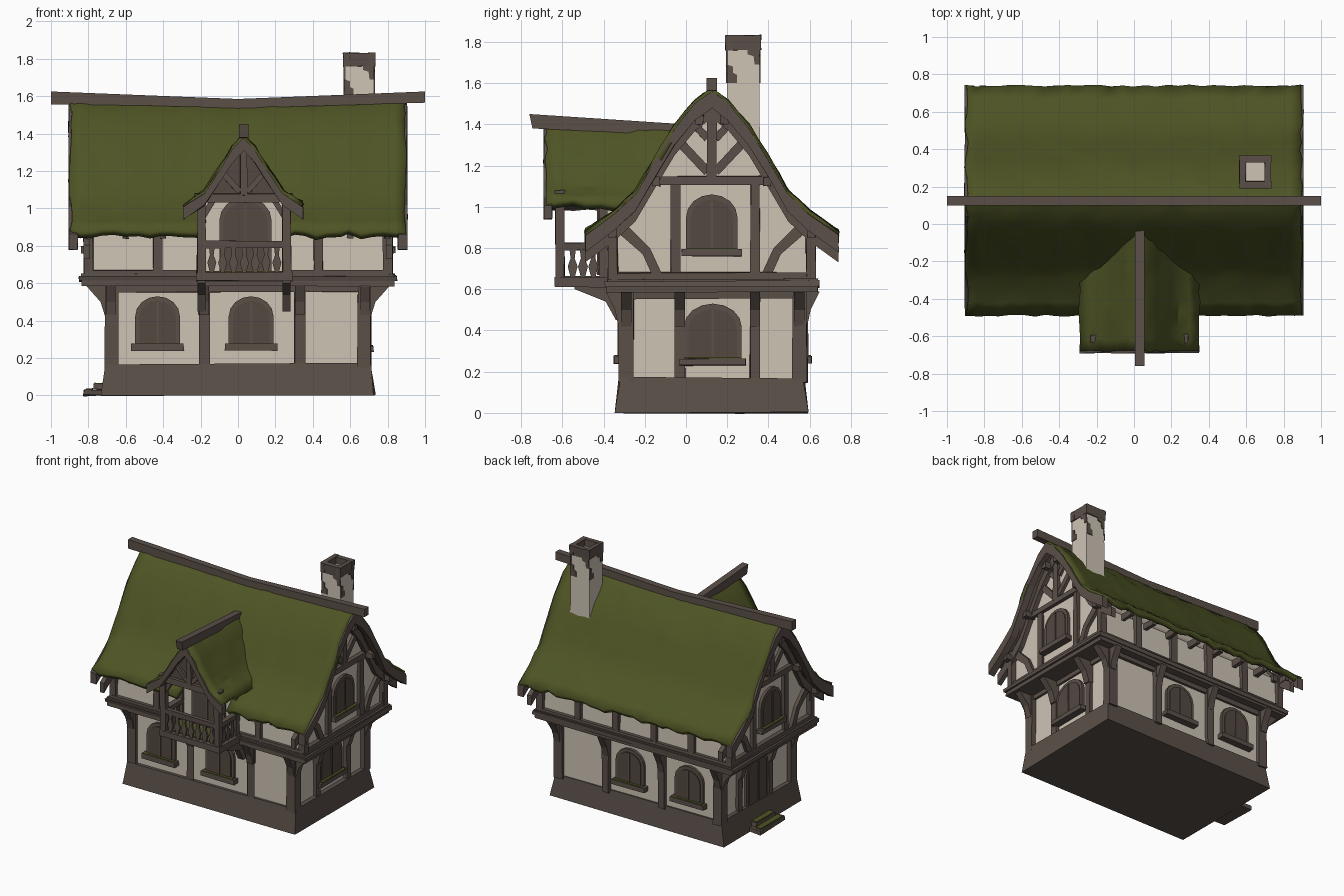
import bpy, bmesh, math, random
from mathutils import Vector, Matrix

if "Cube" in bpy.data.objects:
    bpy.data.objects.remove(bpy.data.objects["Cube"])

random.seed(4)


def material(name, col):
    m = bpy.data.materials.new(name)
    m.diffuse_color = (*col, 1)
    m.use_nodes = True
    m.node_tree.nodes["Principled BSDF"].inputs["Base Color"].default_value = m.diffuse_color
    return m


PLASTER = material("plaster", (0.62, 0.55, 0.46))
TIMBER = material("timber", (0.105, 0.079, 0.066))
SHUTTER = material("shutter wood", (0.088, 0.065, 0.053))
MOSS = material("moss thatch", (0.076, 0.088, 0.0178))


def finish(name, bm, *mats):
    me = bpy.data.meshes.new(name)
    bm.to_mesh(me)
    bm.free()
    for m in mats:
        me.materials.append(m)
    ob = bpy.data.objects.new(name, me)
    bpy.context.collection.objects.link(ob)
    return ob


def prism(name, pts, axis, a, b, mat, j=0.0):
    """Extrude a 2D outline along an axis, with optional hand-hewn wobble."""
    place = {'x': lambda p, t: (t, p[0], p[1]), 'y': lambda p, t: (p[0], t, p[1]),
             'z': lambda p, t: (p[0], p[1], t)}[axis]
    bm = bmesh.new()
    ends = [[bm.verts.new(place(p, t)) for p in pts] for t in (a, b)]
    for e in ends:
        bm.faces.new(e)
    n = len(pts)
    for i in range(n):
        k = (i + 1) % n
        bm.faces.new((ends[0][i], ends[0][k], ends[1][k], ends[1][i]))
    for v in bm.verts:
        v.co += Vector([random.uniform(-j, j) for _ in range(3)])
    bmesh.ops.recalc_face_normals(bm, faces=bm.faces)
    return finish(name, bm, mat)


def box(name, lo, hi, mat=TIMBER, j=0.004):
    x0, x1 = sorted((lo[0], hi[0]))
    y0, y1 = sorted((lo[1], hi[1]))
    return prism(name, [(x0, y0), (x1, y0), (x1, y1), (x0, y1)], 'z', lo[2], hi[2], mat, j)


def beam(name, p, q, w, mat=TIMBER):
    p, q = Vector(p), Vector(q)
    d = q - p
    ob = box(name, (-w / 2, -w / 2, 0), (w / 2, w / 2, d.length), mat, 0.002)
    ob.data.transform(Matrix.Translation(p) @ d.to_track_quat('Z', 'Y').to_matrix().to_4x4())
    return ob


def strip(prof, lo, hi):
    return [(u, z - lo) for u, z in prof] + [(u, z - hi) for u, z in reversed(prof)]


def both(half, c):
    """Mirror a half roof profile of (offset, height) about centre c."""
    return [(c - d, z) for d, z in reversed(half[1:])] + [(c + d, z) for d, z in half]


def thatch(name, prof, axis, a, b, n, sag, hole=None):
    fine = []
    for p, q in zip(prof, prof[1:]):
        fine += [p, ((p[0] + q[0]) / 2, (p[1] + q[1]) / 2)]
    fine.append(prof[-1])
    top = max(z for _, z in prof)
    bm, rows = bmesh.new(), []
    for i in range(n + 1):
        t = a + (b - a) * i / n
        row = []
        for k, (u, z) in enumerate(fine):
            eave = k in (0, len(fine) - 1)
            r = random.uniform
            zz = z + r(-.007, .007) + (r(-.02, .012) if eave else 0)
            zz -= sag * (1 - (2 * i / n - 1) ** 2) * max(0, 1 - (top - z) / 0.4)
            uu = u + r(-.006, .006)
            tt = t + r(-.009, .009)
            row.append(bm.verts.new((tt, uu, zz) if axis == 'x' else (uu, tt, zz)))
        rows.append(row)
    for r0, r1 in zip(rows, rows[1:]):
        for k in range(len(fine) - 1):
            f = bm.faces.new((r0[k], r1[k], r1[k + 1], r0[k + 1]))
            f.normal_update()
            if f.normal.z < 0:
                f.normal_flip()
            c = f.calc_center_median()
            if hole and hole[0] < c.x < hole[1] and c.y < hole[2]:
                bm.faces.remove(f)
    ob = finish(name, bm, MOSS, TIMBER)
    m = ob.modifiers.new("thickness", 'SOLIDIFY')
    m.thickness, m.offset, m.material_offset = 0.04, -1, 1
    for o in bpy.context.selected_objects:
        o.select_set(False)
    ob.select_set(True)
    bpy.context.view_layer.objects.active = ob
    bpy.ops.object.shade_smooth_by_angle(angle=math.radians(25))


def arch(w, z0, z1):
    rise = min(w * 0.45, (z1 - z0) * 0.4)
    arc = [(w / 2 * math.cos(math.pi * i / 8), z1 - rise + rise * math.sin(math.pi * i / 8)) for i in range(9)]
    return [(-w / 2, z0), (w / 2, z0)] + arc


def opening(kind, cx, cy, turn, w, z0, z1, sill=True):
    """Arched shutter or door with frame, facing -y before turning."""
    parts = [prism(kind + "_frame", arch(w, z0, z1), 'y', -0.02, 0.01, TIMBER),
             prism(kind + "_leaf", arch(w - 0.045, z0 + 0.01, z1 - 0.025), 'y', -0.027, 0, SHUTTER),
             box(kind + "_centre_strip", (-.006, -.033, z0 + .01), (.006, 0, z1 - .03), TIMBER, .001)]
    if sill:
        parts += [box(kind + "_sill", (-w / 2 - .02, -.05, z0 - .02), (w / 2 + .02, .01, z0 + .015), TIMBER, .003),
                  box(kind + "_sill_moss", (-w / 2, -.047, z0 + .014), (w / 2, -.02, z0 + .02), MOSS, 0)]
    m = Matrix.Translation((cx, cy, 0)) @ Matrix.Rotation(math.radians(turn), 4, 'Z')
    for p in parts:
        p.data.transform(m)


# Plinth and lower storey
plinth = box("plinth", (-.73, -.34, 0), (.73, .59, .17), TIMBER, .008)
for v in plinth.data.vertices:
    if v.co.z > .1:
        v.co.x *= .965
        v.co.y = .125 + (v.co.y - .125) * .96
box("lower_wall", (-.675, -.30, .1), (.675, .56, .6), PLASTER, 0)
for x in (-.675, .675):
    for y in (-.29, .55):
        box("corner_post", (x - .035, y - .035, .15), (x + .035, y + .035, .6))
for y, s, xs in ((-.30, -1, (-.18, .33)), (.56, 1, (-.2, .27))):
    for x in xs:
        box("wall_post", (x - .028, y - .02, .15), (x + .028, y + .025 * s + .005, .6))
    box("wall_top_rail", (-.69, y - .02, .555), (.69, y + .02, .6))
    for x in (-.68, *xs, .68):
        prism("jetty_bracket", [(y, .43), (y + .03 * s, .43), (y + .045 * s, .5), (y + .09 * s, .59), (y, .59)],
              'x', x - .026, x + .026, TIMBER)
    for x in (-.43, .07):
        opening("window", x, y, 0 if s < 0 else 180, .24, .26, .53)

# Jetty and upper storey
half = [(0, 1.58), (.08, 1.52), (.18, 1.40), (.27, 1.25), (.37, 1.08), (.47, .985), (.615, .88)]
roof = both(half, .125)
box("jetty_beam", (-.835, -.385, .585), (.835, .64, .65))
box("jetty_lip", (-.85, -.395, .61), (.85, .65, .64), TIMBER, .006)
inner = [(u, z - .1) for u, z in roof[1:-1]]
prism("upper_wall", [(-.355, .62)] + inner + [(.605, .62)], 'x', -.79, .79, PLASTER)
for y, xs in ((-.355, (-.8, -.43, .43, .8)), (.605, (-.8, -.48, -.16, .16, .48, .8))):
    for x in xs:
        box("upper_post", (x - .025, y - .022, .63), (x + .025, y + .022, .92))
    box("upper_sill_beam", (-.82, y - .025, .64), (.82, y + .025, .67))
for i in range(9):
    x = -.8 + i * .2
    if not -.25 < x < .3:
        box("rafter_end", (x - .015, -.45, .84), (x + .015, -.34, .885))
    box("rafter_end", (x - .015, .59, .84), (x + .015, .70, .885))

# Gable ends, mirrored left and right
for s in (1, -1):
    lx, ux = .675 * s, .79 * s
    turn = 90 * s
    for y in (-.03, .335):
        box("gable_lower_post", (lx, y - .025, .15), (lx + .025 * s, y + .025, .6))
    for y in (-.29, -.03, .335, .55):
        prism("gable_bracket", [(lx, .42), (lx + .035 * s, .42), (lx + .06 * s, .5), (lx + .14 * s, .59), (lx, .59)],
              'y', y - .025, y + .025, TIMBER)
    box("gable_lower_rail", (lx, -.3, .555), (lx + .02 * s, .56, .6))
    if s > 0:
        opening("gable_window", lx, .13, turn, .28, .25, .53)
    else:
        opening("front_door", lx, .13, turn, .26, .06, .53, False)
    opening("upper_window", ux, .125, turn, .25, .78, 1.06)
    box("gable_sill_beam", (ux, -.37, .64), (ux + .03 * s, .62, .68))
    for y in (-.05, .335):
        box("gable_upper_post", (ux, y - .022, .66), (ux + .025 * s, y + .022, 1.14))
    box("tie_beam", (ux, -.13, 1.105), (ux + .03 * s, .38, 1.15))
    box("king_post", (ux, .1, 1.14), (ux + .03 * s, .15, 1.5))
    for m in (-1, 1):
        def at(d):
            return .125 + m * d
        beam("gable_strut", (ux, at(.02), 1.17), (ux, at(.17), 1.33), .042)
        beam("upper_strut", (ux, at(.02), 1.33), (ux, at(.10), 1.42), .035)
        prism("curved_brace", [(at(.24), .67), (at(.29), .67), (at(.335), .77), (at(.45), .87), (at(.42), .92),
                               (at(.30), .80)], 'x', ux, ux + .025 * s, TIMBER)
        box("gable_corner_post", (ux, at(.455), .63), (ux + .025 * s, at(.5), .92))
        for d, z in ((.27, 1.12), (.48, .87), (.06, 1.42)):
            box("purlin_end", (ux - .05 * s, at(d) - .02, z - .02), (.87 * s, at(d) + .02, z + .025))
    prism("gable_rafter", strip(roof, .075, .15), 'x', ux, ux + .035 * s, TIMBER)
    prism("barge_board", strip(roof, .018, .10), 'x', .855 * s, .905 * s, TIMBER, .003)

# Main roof and ridge
thatch("main_thatch", roof, 'x', -.895, .895, 30, .025, (-.2, .27, -.35))
prism("ridge_beam", [(-1, 1.555), (-.5, 1.55), (0, 1.535), (.5, 1.55), (1, 1.565), (1, 1.625), (.5, 1.605),
                     (0, 1.585), (-.5, 1.605), (-1, 1.625)], 'y', .1, .15, TIMBER)

# Dormer over the balcony
dormer = both([(0, 1.395), (.06, 1.33), (.12, 1.235), (.21, 1.10), (.32, 1.025)], .03)
prism("dormer_wall", [(-.2, .63), (.26, .63), (.26, 1.0), (.03, 1.3), (-.2, 1.0)], 'y', -.4, 0, PLASTER)
thatch("dormer_thatch", dormer, 'y', -.68, -.02, 10, 0)
prism("dormer_barge_board", strip(dormer, .018, .085), 'y', -.69, -.65, TIMBER, .003)
prism("dormer_gable", [(-.2, 1.06), (.26, 1.06), (.15, 1.16), (.03, 1.33), (-.09, 1.16)], 'y', -.615, -.595, SHUTTER)
prism("dormer_ridge_beam", [(-.76, 1.45), (-.745, 1.38), (0, 1.345), (0, 1.40)], 'x', .005, .055, TIMBER)
box("dormer_king_post", (.01, -.64, 1.07), (.05, -.6, 1.38))
for m in (-1, 1):
    beam("dormer_strut", (.03 + .02 * m, -.62, 1.09), (.03 + .12 * m, -.62, 1.2), .03)
    beam("dormer_corner_brace", (.03 + .22 * m, -.61, .95), (.03 + .16 * m, -.61, 1.05), .028)
opening("balcony_door", .04, -.4, 0, .28, .66, 1.06, False)

# Balcony
box("balcony_floor", (-.225, -.635, .61), (.29, -.34, .66))
box("balcony_moss", (-.18, -.6, .658), (.25, -.42, .665), MOSS, 0)
box("dormer_tie_beam", (-.23, -.635, 1.035), (.29, -.59, 1.08))
box("front_rail", (-.21, -.63, .79), (.28, -.595, .825))


def baluster(axis, c, a, b):
    prism("baluster", [(c - .008, .65), (c + .008, .65), (c + .024, .71), (c + .01, .75), (c + .016, .8),
                       (c - .016, .8), (c - .01, .75), (c - .024, .71)], axis, a, b, TIMBER)


for i in range(7):
    baluster('y', -.14 + i * .058, -.62, -.605)
for x in (-.195, .26):
    box("balcony_post", (x - .022, -.633, .62), (x + .022, -.59, 1.06))
    box("wall_side_post", (x - .02, -.42, .62), (x + .02, -.38, 1.04))
    box("dormer_plate", (x - .02, -.66, 1.02), (x + .02, -.36, 1.06))
    box("side_rail", (x - .017, -.62, .79), (x + .017, -.38, .825))
    for y in (-.55, -.5, -.45):
        baluster('x', y, x - .008, x + .008)
    prism("balcony_bracket", [(-.31, .45), (-.34, .45), (-.39, .54), (-.54, .6), (-.54, .63), (-.31, .63)],
          'x', x - .022, x + .022, TIMBER)

# Chimney with a hollow cap and bare masonry patches
shaft = box("chimney_shaft", (.565, .195, 1.15), (.73, .36, 1.78), PLASTER, 0)
for v in shaft.data.vertices:
    if v.co.z > 1.5:
        v.co.x = .648 + (v.co.x - .648) * .95
        v.co.y = .278 + (v.co.y - .278) * .93
for a in range(4):
    m = Matrix.Translation((.648, .278, 0)) @ Matrix.Rotation(math.pi / 2 * a, 4, 'Z')
    cap = box("chimney_cap_side", (-.086, -.086, 1.76), (.086, -.05, 1.832), TIMBER, .003)
    low = prism("masonry_patch", [(-.08, 1.6), (-.03, 1.6), (-.03, 1.64), (-.05, 1.65), (-.05, 1.68), (-.078, 1.69)],
                'y', -.084, -.076, TIMBER)
    high = prism("masonry_patch", [(.02, 1.765), (.078, 1.765), (.079, 1.69), (.055, 1.69), (.05, 1.73), (.02, 1.74)],
                 'y', -.084, -.074, TIMBER)
    for p in (cap, low, high):
        p.data.transform(m)

# Mossy door steps
box("lower_step", (-.825, -.02, 0), (-.68, .28, .03), TIMBER, .006)
box("upper_step", (-.775, .02, .03), (-.68, .25, .06), TIMBER, .005)
box("lower_step_moss", (-.815, 0, .028), (-.775, .26, .037), MOSS, .002)
box("upper_step_moss", (-.768, .03, .058), (-.71, .24, .067), MOSS, .002)
